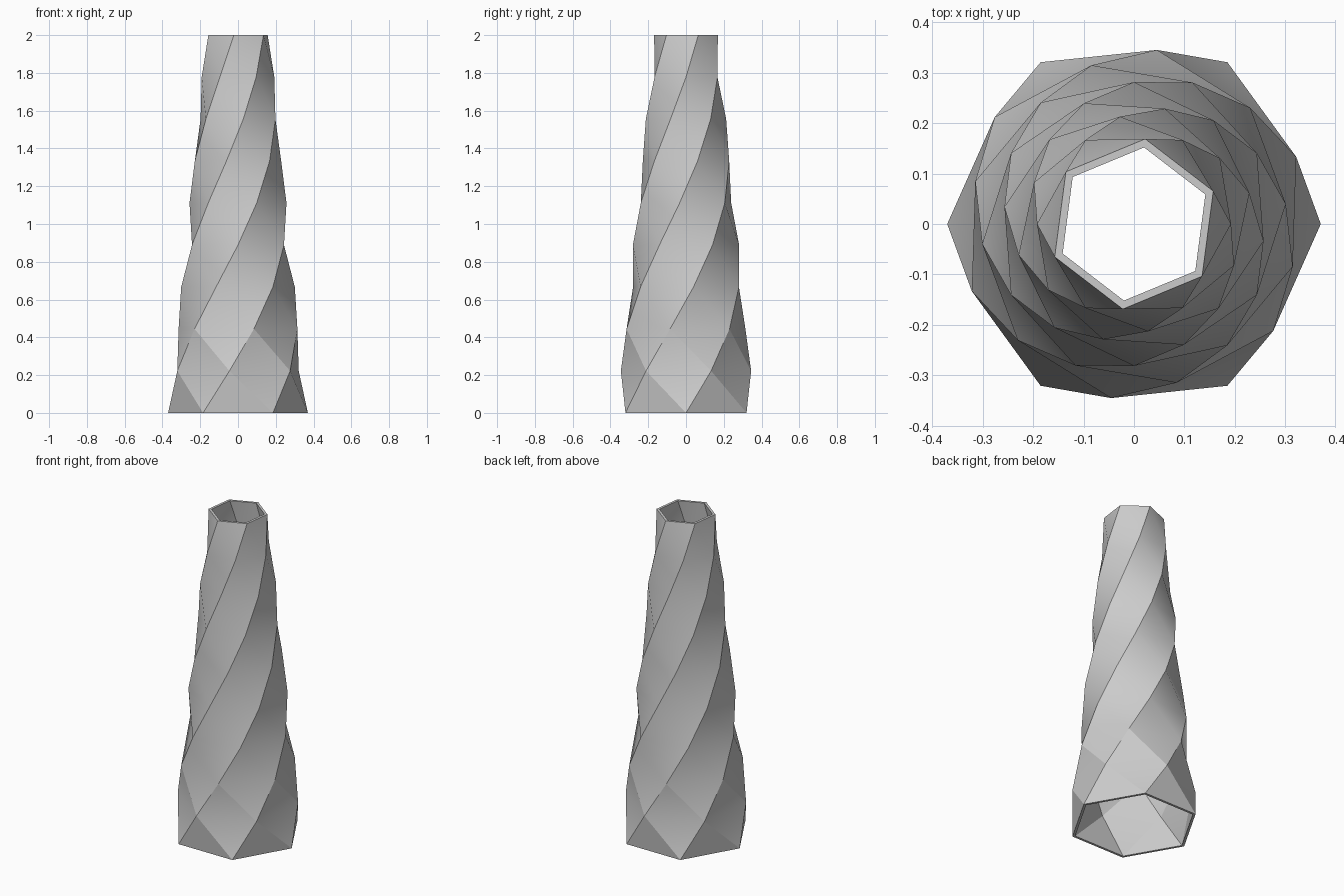
import bpy
import bmesh
from math import cos, sin, pi, radians

cube = bpy.data.objects.get("Cube")
if cube:
    bpy.data.objects.remove(cube, do_unlink=True)

SIDES, FLOORS, HEIGHT = 6, 9, 2.0
R_BASE, R_TOP, WALL = 0.37, 0.17, 0.017
TWIST = radians(22.5)

concrete = bpy.data.materials.new("plain grey")
concrete.use_nodes = True
grey = (0.6, 0.6, 0.6, 1)
concrete.diffuse_color = grey
concrete.node_tree.nodes["Principled BSDF"].inputs["Base Color"].default_value = grey

bm = bmesh.new()


def ring(level, inset):
    """Hexagon of one floor, turned a little further than the one below."""
    t = level / FLOORS
    r = R_BASE + (R_TOP - R_BASE) * t - inset
    angles = [level * TWIST + 2 * pi * i / SIDES for i in range(SIDES)]
    return [bm.verts.new((r * cos(a), r * sin(a), HEIGHT * t)) for a in angles]


def wall(inset):
    """Twisted skin, each panel split along its short diagonal."""
    rings = [ring(k, inset) for k in range(FLOORS + 1)]
    for low, high in zip(rings, rings[1:]):
        for i in range(SIDES):
            j = (i + 1) % SIDES
            bm.faces.new((low[i], low[j], high[i]))
            bm.faces.new((low[j], high[j], high[i]))
    return rings


# Outer and inner skins, joined by flat rims at both ends
outer, inner = wall(0), wall(WALL)
for end in (0, -1):
    for i in range(SIDES):
        j = (i + 1) % SIDES
        bm.faces.new((outer[end][i], outer[end][j], inner[end][j], inner[end][i]))
bmesh.ops.recalc_face_normals(bm, faces=bm.faces)

mesh = bpy.data.meshes.new("twisted_tower")
bm.to_mesh(mesh)
bm.free()
mesh.materials.append(concrete)
tower = bpy.data.objects.new("twisted_tower", mesh)
bpy.context.collection.objects.link(tower)

# Soft panels between crisp spiral edges
bpy.ops.object.select_all(action="DESELECT")
tower.select_set(True)
bpy.context.view_layer.objects.active = tower
bpy.ops.object.shade_smooth_by_angle(angle=radians(30))
